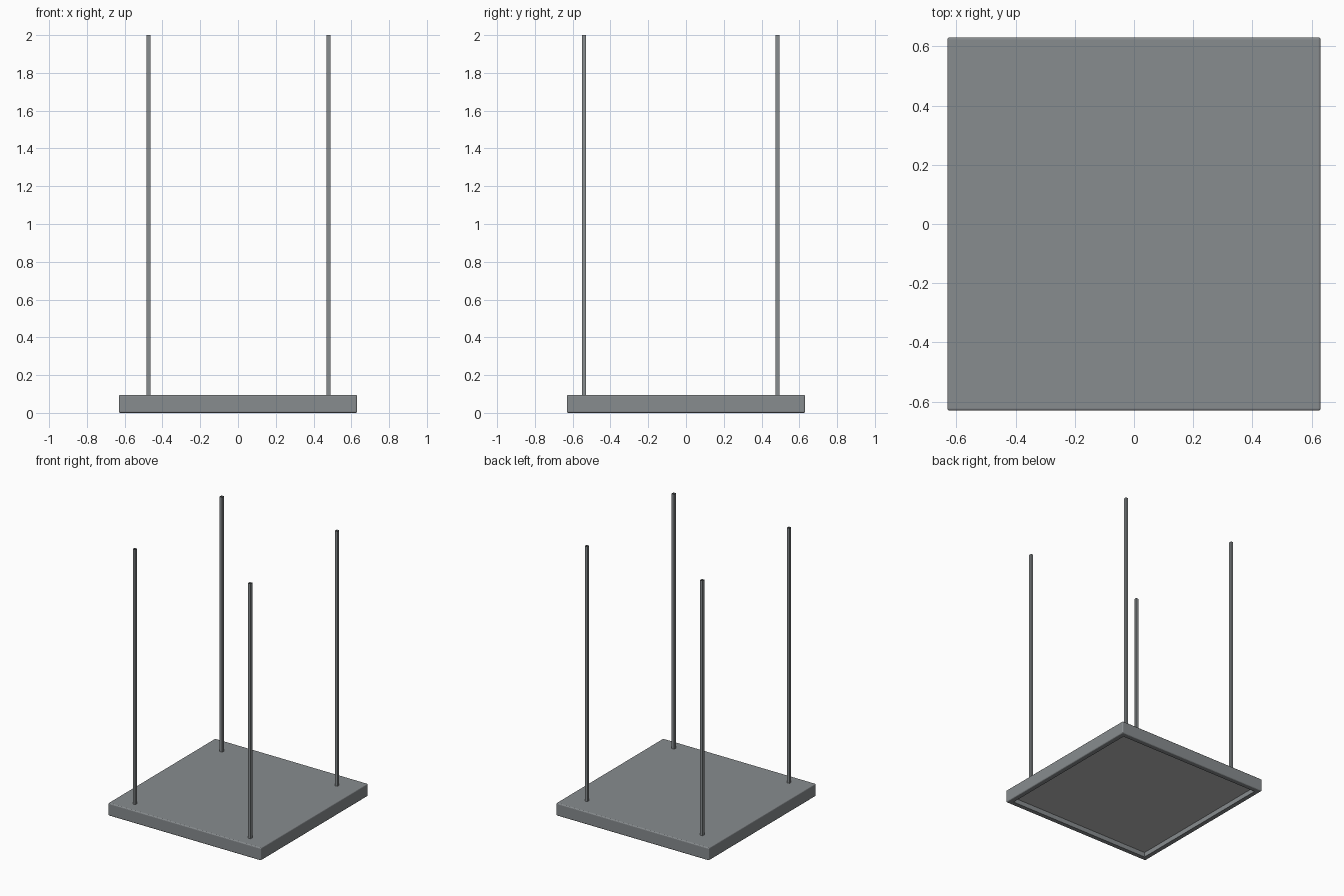
import bpy, bmesh

if "Cube" in bpy.data.objects:
    bpy.data.objects.remove(bpy.data.objects["Cube"])

def material(name, rgb):
    m = bpy.data.materials.new(name)
    m.diffuse_color = (*rgb, 1)
    m.use_nodes = True
    m.node_tree.nodes["Principled BSDF"].inputs["Base Color"].default_value = m.diffuse_color
    return m

steel = material("grey metal", (0.245, 0.262, 0.273))
diffuser = material("pale diffuser", (0.48, 0.48, 0.48))

HALF, HEIGHT = 0.631, 0.095
RIM, DEPTH = 0.05, 0.035
ROD_W, TOP = 0.02, 2.0

# Square panel with a shallow recess in its underside
bm = bmesh.new()
bmesh.ops.create_cube(bm, size=1)
for v in bm.verts:
    v.co = (v.co.x * 2 * HALF, v.co.y * 2 * HALF, (v.co.z + 0.5) * HEIGHT)
bmesh.ops.bevel(bm, geom=bm.edges[:], offset=0.008, segments=3,
                profile=0.5, affect='EDGES')
bm.normal_update()
under = max((f for f in bm.faces if f.normal.z < -0.99), key=lambda f: f.calc_area())
bmesh.ops.inset_region(bm, faces=[under], thickness=RIM - 0.008)
bmesh.ops.inset_region(bm, faces=[under], thickness=0.0005, depth=0)
for v in under.verts:
    v.co.z += DEPTH
under.material_index = 1  # light-emitting face inside the frame
bmesh.ops.recalc_face_normals(bm, faces=bm.faces[:])
mesh = bpy.data.meshes.new("hanging_panel")
bm.to_mesh(mesh)
bm.free()
panel = bpy.data.objects.new("hanging_panel", mesh)
bpy.context.collection.objects.link(panel)
panel.data.materials.append(steel)
panel.data.materials.append(diffuser)

# Four thin square suspension rods, open at the ends
for side, x in (("left", -0.474), ("right", 0.479)):
    for end, y in (("front", -0.54), ("back", 0.485)):
        z0 = HEIGHT - 0.01
        bpy.ops.mesh.primitive_cylinder_add(
            vertices=4, radius=ROD_W / 2 ** 0.5, depth=TOP - z0,
            end_fill_type='NOTHING',
            location=(x, y, (TOP + z0) / 2), rotation=(0, 0, 0.7853982))
        rod = bpy.context.object
        rod.name = f"{end}_{side}_rod"
        rod.data.materials.append(steel)
